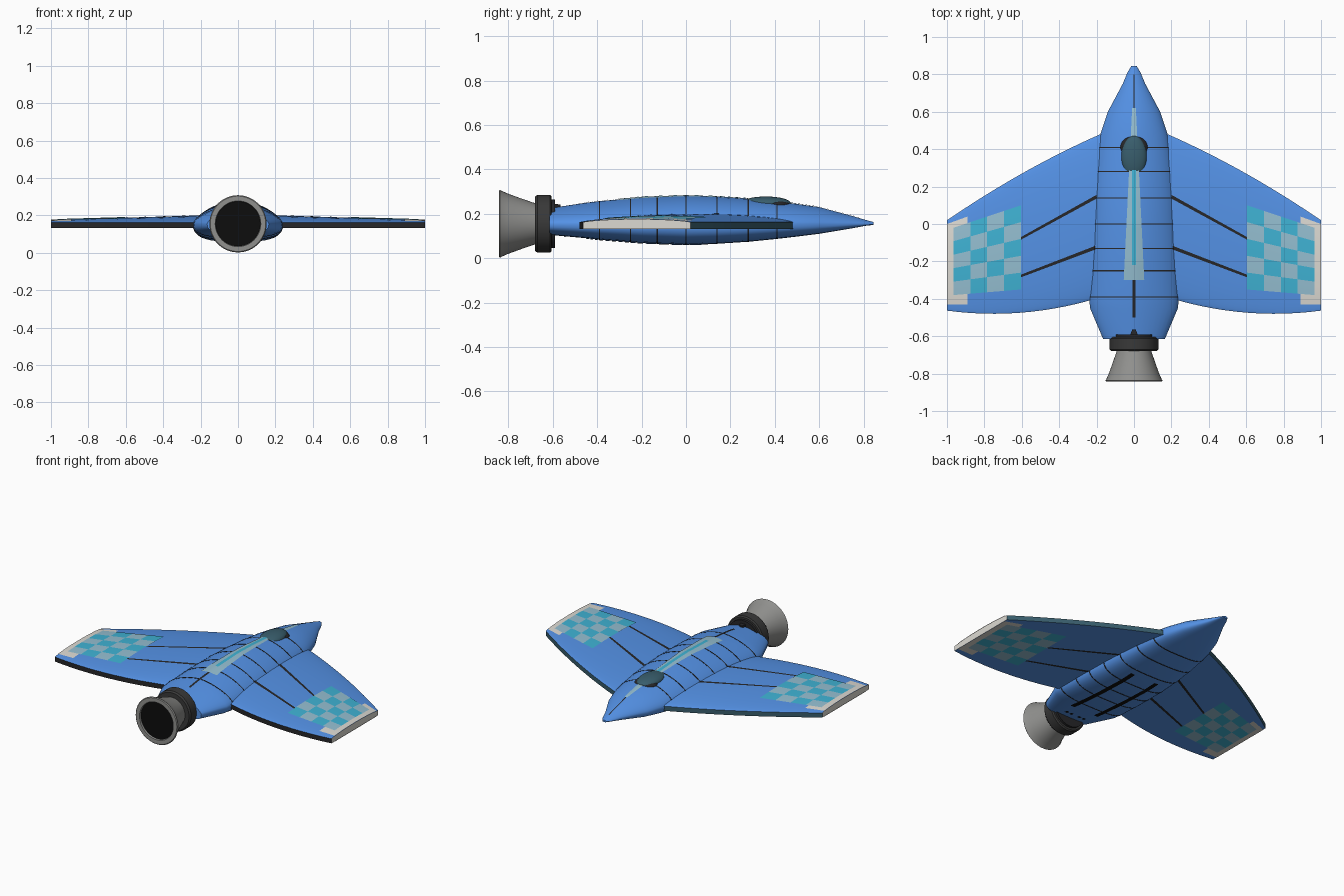
import bpy, math

if "Cube" in bpy.data.objects:
    bpy.data.objects.remove(bpy.data.objects["Cube"])

ZC = 0.155
COL = dict(blue=(0.09, 0.29, 0.80), cyan=(0.05, 0.45, 0.66), pale=(0.30, 0.52, 0.64),
           white=(0.72, 0.70, 0.65), dark=(0.02, 0.02, 0.022), teal=(0.04, 0.11, 0.15),
           grey=(0.28, 0.28, 0.27), black=(0.004, 0.004, 0.004), collar=(0.04, 0.04, 0.04))
MAT = {}
for k, c in COL.items():
    MAT[k] = bpy.data.materials.new(k)
    MAT[k].diffuse_color = (*c, 1)


def make(name, verts, faces, mats, idx=None, mirror=False, angle=35):
    me = bpy.data.meshes.new(name)
    me.from_pydata(verts, [], faces)
    for m in mats:
        me.materials.append(MAT[m])
    if idx:
        for p, i in zip(me.polygons, idx):
            p.material_index = i
    ob = bpy.data.objects.new(name, me)
    bpy.context.collection.objects.link(ob)
    bpy.ops.object.select_all(action='DESELECT')
    ob.select_set(True)
    bpy.context.view_layer.objects.active = ob
    bpy.ops.object.mode_set(mode='EDIT')
    bpy.ops.mesh.select_all(action='SELECT')
    bpy.ops.mesh.normals_make_consistent(inside=False)
    bpy.ops.object.mode_set(mode='OBJECT')
    bpy.ops.object.shade_smooth_by_angle(angle=math.radians(angle))
    if mirror:
        ob.modifiers.new("mirror", 'MIRROR')
    return ob


def loft(name, rings, mat, mirror=False):
    n = len(rings[0])
    verts = [p for r in rings for p in r]
    faces = [(a*n+i, a*n+(i+1) % n, (a+1)*n+(i+1) % n, (a+1)*n+i)
             for a in range(len(rings)-1) for i in range(n)]
    faces += [tuple(range(n)), tuple(range((len(rings)-1)*n, len(rings)*n))]
    return make(name, verts, faces, [mat], mirror=mirror)


# Fuselage stations: y, half width, top z, bottom z
ST = [(-0.615, 0.165, 0.225, 0.105), (-0.45, 0.235, 0.25, 0.09), (-0.39, 0.24, 0.257, 0.083),
      (-0.2, 0.24, 0.274, 0.068), (0, 0.235, 0.281, 0.06), (0.14, 0.228, 0.276, 0.065),
      (0.28, 0.214, 0.267, 0.074), (0.41, 0.195, 0.254, 0.087), (0.48, 0.18, 0.247, 0.095),
      (0.6, 0.14, 0.23, 0.11), (0.75, 0.06, 0.19, 0.135), (0.81, 0.035, 0.172, 0.146),
      (0.845, 0.014, 0.163, 0.15)]


def station(y):
    for a, b in zip(ST, ST[1:]):
        if y <= b[0]:
            f = (y-a[0])/(b[0]-a[0])
            return [p+(q-p)*f for p, q in zip(a, b)][1:]
    return ST[-1][1:]


def section(y, grow=0.0, n=40):
    w, t, b = station(y)
    out = []
    for i in range(n):
        a = 2*math.pi*i/n
        c, s = math.cos(a), math.sin(a)
        e = 2/1.6 if s >= 0 else 2/3
        h = t-ZC if s >= 0 else ZC-b
        out.append((math.copysign(abs(c)**e, c)*(w+grow), y,
                    ZC+math.copysign(abs(s)**e, s)*(h+grow)))
    return out


def body_z(x, y, up):
    w, t, b = station(y)
    e = 1.6 if up else 3
    k = max(0, 1-min(1, abs(x)/w)**e)**(1/e)
    return ZC+(t-ZC)*k if up else ZC-(ZC-b)*k


loft("fuselage", [section(s[0]) for s in ST], "blue")
for y in (0.41, 0.28, 0.14, 0, -0.13, -0.25, -0.39):
    loft("hull_seam", [section(y-0.003, 0.0015), section(y+0.003, 0.0015)], "dark")

# Wing: plan edges and airfoil
def lead(x):
    f = (x-0.18)/0.82
    return 0.48-0.46*f+0.1*f*(1-f)


def trail(x):
    return -0.48+0.27*(x-0.75)**2


def wing_z(x, y, up):
    if not up:
        return 0.132
    t = min(1, max(0, (y-trail(x))/(lead(x)-trail(x))))
    m = 0.2-0.024*max(0, (x-0.2)/0.8)
    return 0.162+(m-0.162)*(4*t*(1-t))**0.7


NX, NT = 14, 24
verts, faces, idx = [], [], []
for i in range(NX+1):
    x = 0.1+0.9*i/NX
    ys = [trail(x)+(lead(x)-trail(x))*(0.5-0.5*math.cos(math.pi*j/NT)) for j in range(NT+1)]
    verts += [(x, y, wing_z(x, y, True)) for y in ys]
    verts += [(x, y, 0.132) for y in reversed(ys)]
R = 2*(NT+1)
for i in range(NX):
    for j in range(R):
        k = (j+1) % R
        faces.append((i*R+j, i*R+k, (i+1)*R+k, (i+1)*R+j))
        idx.append(1 if j == NT else 2 if j == R-1 else 0)
faces += [tuple(range(R)), tuple(range(NX*R, (NX+1)*R))]
idx += [0, 3]
make("wings", verts, faces, ["blue", "teal", "dark", "white"], idx, mirror=True)


def patch(name, quad, surf, up, off, mats, nx=8, ny=8, cells=None, mirror=False):
    """Thin decal following a surface; quad = corners in the xy plane."""
    a, b, c, d = quad
    verts, faces, idx = [], [], []
    for i in range(nx+1):
        for j in range(ny+1):
            u, v = i/nx, j/ny
            x, y = [(1-v)*((1-u)*a[q]+u*b[q])+v*((1-u)*d[q]+u*c[q]) for q in (0, 1)]
            verts.append((x, y, surf(x, y, up)+(off if up else -off)))
    for i in range(nx):
        for j in range(ny):
            p = i*(ny+1)+j
            faces.append((p, p+ny+1, p+ny+2, p+1) if up else (p, p+1, p+ny+2, p+ny+1))
            idx.append((i*cells[0]//nx+j*cells[1]//ny) % 2 if cells else 0)
    make(name, verts, faces, mats, idx, mirror)


# Wing markings on both faces, seams on both faces
for up in (True, False):
    patch("wingtip_band", [(0.89, 0.04), (1, -0.0), (1, -0.43), (0.89, -0.43)],
          wing_z, up, 0.002, ["white"], 4, 20, mirror=True)
    patch("checker_panel", [(0.605, 0.1), (0.965, -0.02), (0.965, -0.38), (0.605, -0.35)],
          wing_z, up, 0.0035, ["cyan", "pale"], 8, 20, (4, 5), True)
    for y0, y1 in ((0.13, -0.08), (-0.14, -0.28)):
        patch("wing_seam", [(0.2, y0+0.026), (0.61, y1+0.007), (0.61, y1-0.007), (0.2, y0+0.006)],
              wing_z, up, 0.002, ["dark"], 16, 1, mirror=True)

# Spine stripes
patch("spine_stripe", [(-0.01, 0.62), (0.01, 0.62), (0.055, -0.3), (-0.055, -0.3)],
      body_z, True, 0.003, ["pale"], 6, 40)
patch("spine_inlay", [(-0.011, 0.29), (0.011, 0.29), (0.011, -0.22), (-0.011, -0.22)],
      body_z, True, 0.0045, ["cyan"], 2, 24)
for y0, y1, w in ((-0.3, -0.5, 0.007), (0.8, 0.62, 0.003)):
    patch("spine_slot", [(-w, y0), (w, y0), (w, y1), (-w, y1)], body_z, True, 0.003, ["dark"], 2, 12)

# Belly slots and small rear vents
patch("belly_slot", [(0.075, 0.1), (0.105, 0.1), (0.105, -0.46), (0.075, -0.46)],
      body_z, False, 0.003, ["black"], 2, 24, mirror=True)
for x in (0.03, 0.065):
    patch("belly_vent", [(x-0.01, -0.53), (x+0.01, -0.53), (x+0.01, -0.55), (x-0.01, -0.55)],
          body_z, False, 0.003, ["black"], 1, 1, mirror=True)


def ellipsoid(name, loc, scale, mat):
    bpy.ops.mesh.primitive_uv_sphere_add(segments=32, ring_count=16, location=loc)
    ob = bpy.context.object
    ob.name = name
    ob.scale = scale
    ob.data.materials.append(MAT[mat])
    bpy.ops.object.shade_smooth()
    return ob


# Canopy and its frame
ellipsoid("canopy", (0, 0.36, 0.247), (0.068, 0.112, 0.031), "teal")
ellipsoid("canopy_frame", (0, 0.41, 0.238), (0.073, 0.062, 0.026), "dark")

# Engine, lathed about the y axis
def lathe(name, prof, mat, n=48):
    loft(name, [[(r*math.cos(2*math.pi*i/n), y, ZC+r*math.sin(2*math.pi*i/n)) for i in range(n)]
                for r, y in prof], mat)


lathe("engine_neck", [(0.11, -0.59), (0.11, -0.625)], "dark")
lathe("engine_collar", [(0.122, -0.605), (0.13, -0.612), (0.13, -0.67), (0.122, -0.68)], "collar")
lathe("nozzle_bell", [(0.09, -0.67), (0.096, -0.69), (0.115, -0.745), (0.135, -0.8), (0.148, -0.83),
                      (0.153, -0.838), (0.148, -0.843), (0.122, -0.843), (0.118, -0.825)], "grey")
lathe("nozzle_throat", [(0.12, -0.832), (0.119, -0.826)], "black")
# Small block behind the spine
loft("tail_block", [[(-w, y, z), (w, y, z), (w, y, 0.2), (-w, y, 0.2)]
                    for y, w, z in ((-0.6, 0.022, 0.245), (-0.565, 0.01, 0.242))], "dark")

for m in bpy.data.materials:
    if m.users and not m.is_grease_pencil:
        m.use_nodes = True
        m.node_tree.nodes["Principled BSDF"].inputs["Base Color"].default_value = m.diffuse_color
